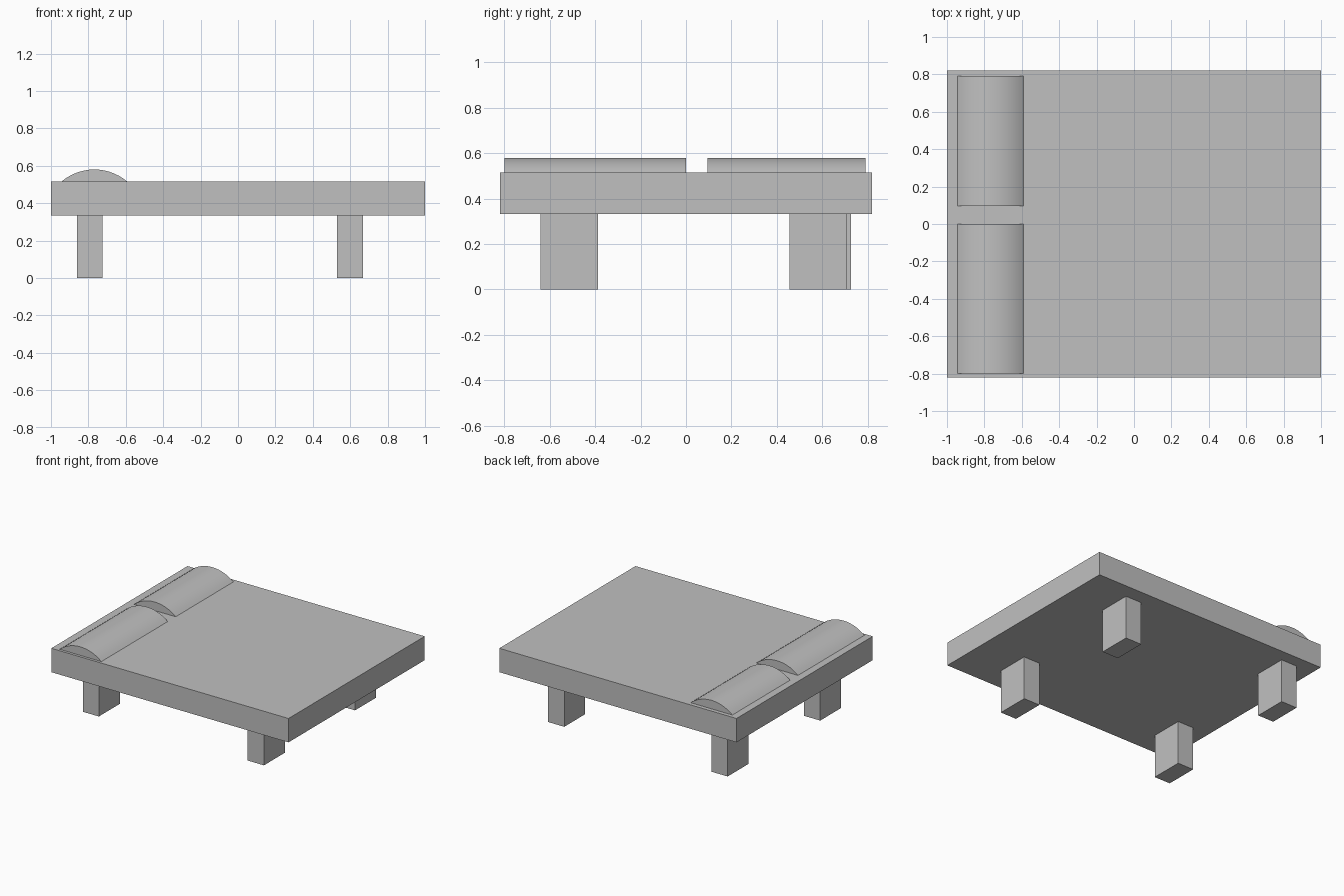
import bpy, bmesh, math

if "Cube" in bpy.data.objects:
    bpy.data.objects.remove(bpy.data.objects["Cube"])

grey = bpy.data.materials.new("light_grey")
grey.diffuse_color = (0.53, 0.53, 0.53, 1)
grey.use_nodes = True
grey.node_tree.nodes["Principled BSDF"].inputs["Base Color"].default_value = grey.diffuse_color


def finish(name, bm):
    bmesh.ops.recalc_face_normals(bm, faces=bm.faces)
    mesh = bpy.data.meshes.new(name)
    bm.to_mesh(mesh)
    bm.free()
    mesh.materials.append(grey)
    obj = bpy.data.objects.new(name, mesh)
    bpy.context.collection.objects.link(obj)
    return obj


def box(name, x, y, z):
    bm = bmesh.new()
    bmesh.ops.create_cube(bm, size=1)
    for v in bm.verts:
        for i, (lo, hi) in enumerate((x, y, z)):
            v.co[i] = lo if v.co[i] < 0 else hi
    return finish(name, bm)


def pillow(name, y0, y1, cx=-0.768, half=0.176, base=0.515, rise=0.065, steps=14):
    # Circular-segment profile extruded along y
    r = (half ** 2 + rise ** 2) / (2 * rise)
    a = math.asin(half / r)
    bm = bmesh.new()
    ring = []
    for i in range(steps + 1):
        t = -a + 2 * a * i / steps
        ring.append(bm.verts.new((cx + r * math.sin(t), y0,
                                  base + rise - r + r * math.cos(t))))
    face = bm.faces.new(ring)
    out = bmesh.ops.extrude_face_region(bm, geom=[face], use_keep_orig=True)
    for v in out["geom"]:
        if isinstance(v, bmesh.types.BMVert):
            v.co.y = y1
    obj = finish(name, bm)
    bpy.ops.object.select_all(action='DESELECT')
    obj.select_set(True)
    bpy.context.view_layer.objects.active = obj
    bpy.ops.object.shade_smooth_by_angle(angle=math.radians(30))


# Mattress slab
box("mattress", (-1, 1), (-0.82, 0.82), (0.333, 0.515))

# Legs
head, foot = (-0.86, -0.725), (0.53, 0.667)
box("leg_head_front", head, (-0.64, -0.388), (0, 0.333))
box("leg_foot_front", foot, (-0.64, -0.388), (0, 0.333))
box("leg_head_back", head, (0.475, 0.727), (0, 0.333))
box("leg_foot_back", foot, (0.457, 0.709), (0, 0.333))

# Pillows
pillow("pillow_front", -0.80, 0.0)
pillow("pillow_back", 0.095, 0.79)
